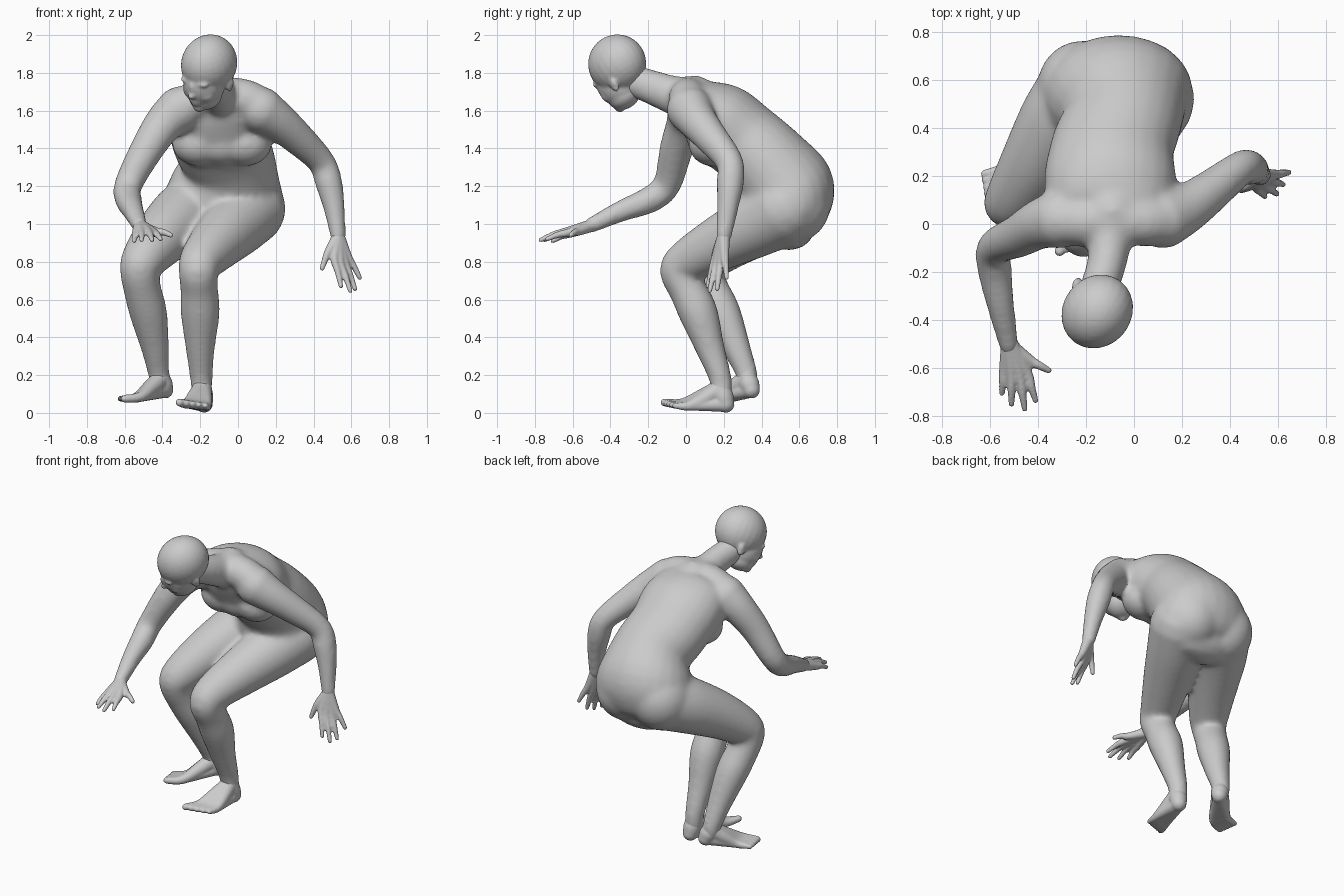
import bpy, bmesh, math
from mathutils import Vector, Matrix

cube = bpy.data.objects.get("Cube")
if cube:
    bpy.data.objects.remove(cube, do_unlink=True)

grey = bpy.data.materials.new("plain_grey")
grey.use_nodes = True
colour = (0.6, 0.6, 0.6, 1)
grey.diffuse_color = colour
grey.node_tree.nodes["Principled BSDF"].inputs["Base Color"].default_value = colour

SIDES = 24


def spline(stations, steps):
    """Catmull-Rom resampling of stations (x, y, z, half width, half depth)."""
    rows = [Vector(s if len(s) > 4 else (*s, s[-1])) for s in stations]
    rows = [rows[0]] + rows + [rows[-1]]
    out = []
    for a, b, c, d in zip(rows, rows[1:], rows[2:], rows[3:]):
        for i in range(steps):
            t = i / steps
            out.append(0.5 * (2 * b + (c - a) * t + (2 * a - 5 * b + 4 * c - d) * t * t
                              + (3 * b - a - 3 * c + d) * t ** 3))
    return out + [rows[-1]]


def tube(bm, stations, steps=4):
    """Round-ended elliptical loft along a curved path."""
    rows = spline(stations, steps)
    centres = [r.xyz for r in rows]
    rings = []
    for i, row in enumerate(rows):
        tangent = (centres[min(i + 1, len(rows) - 1)] - centres[max(i - 1, 0)]).normalized()
        wide = Vector((1, 0, 0))
        wide = (wide - tangent * wide.dot(tangent)).normalized()
        deep = tangent.cross(wide)
        # Extra shrinking rings close each end as a dome
        angles = [0]
        if i == 0:
            angles = [-80, -50, -25, 0]
        elif i == len(rows) - 1:
            angles = [0, 25, 50, 80]
        for angle in angles:
            a = math.radians(angle)
            centre = centres[i] + tangent * min(row[3], row[4]) * math.sin(a)
            ring = []
            for k in range(SIDES):
                p = math.tau * k / SIDES
                offset = wide * row[3] * math.cos(p) + deep * row[4] * math.sin(p)
                ring.append(bm.verts.new(centre + offset * math.cos(a)))
            rings.append(ring)
    for lower, upper in zip(rings, rings[1:]):
        for k in range(SIDES):
            n = (k + 1) % SIDES
            bm.faces.new((lower[k], lower[n], upper[n], upper[k]))
    bm.faces.new(rings[0][::-1])
    bm.faces.new(rings[-1])


def ball(bm, centre, radii, frame=Matrix()):
    m = frame @ Matrix.Translation(centre) @ Matrix.Diagonal((*radii, 1))
    bmesh.ops.create_uvsphere(bm, u_segments=24, v_segments=16, radius=1, matrix=m)


def finish(bm, name, voxel, smoothing):
    """Fuse overlapping forms into one skin and soften the joins."""
    bmesh.ops.recalc_face_normals(bm, faces=bm.faces[:])
    mesh = bpy.data.meshes.new(name)
    bm.to_mesh(mesh)
    bm.free()
    obj = bpy.data.objects.new(name, mesh)
    bpy.context.collection.objects.link(obj)
    bpy.ops.object.select_all(action='DESELECT')
    obj.select_set(True)
    bpy.context.view_layer.objects.active = obj
    remesh = obj.modifiers.new("fuse", 'REMESH')
    remesh.mode = 'VOXEL'
    remesh.voxel_size = voxel
    soften = obj.modifiers.new("soften", 'SMOOTH')
    soften.factor = 0.5
    soften.iterations = smoothing
    for modifier in list(obj.modifiers):
        bpy.ops.object.modifier_apply(modifier=modifier.name)
    obj.data.materials.clear()
    obj.data.materials.append(grey)
    bpy.ops.object.shade_smooth()


def digits(bm, root, knuckles, tips, radii):
    """Fan of fingers that share a root and so form the palm."""
    base, middle, end = radii
    for knuckle, tip in zip(knuckles, tips):
        bend = Vector(knuckle).lerp(Vector(tip), 0.5) + Vector((0, 0, 0.006))
        tube(bm, [(*root, base), (*knuckle, middle), (*bend, (middle + end) / 2), (*tip, end)], 3)


def foot(name, shin, ankle, heel, big_ball, small_ball, big_tip, small_tip):
    """Heel, instep and five toes fanned from the inner to the outer edge."""
    bm = bmesh.new()
    tube(bm, [(*shin, .05), (*ankle, .052), (*Vector(heel).lerp(Vector(ankle), .45), .054), (*heel, .047)])
    for t in (0, .25, .5, .75, 1):
        knuckle = Vector(big_ball).lerp(Vector(small_ball), t)
        tip = Vector(big_tip).lerp(Vector(small_tip), t)
        instep = Vector(ankle).lerp(knuckle, .45) - Vector((0, 0, .005))
        tube(bm, [(*ankle, .05), (*instep, .042), (*knuckle, .027), (*tip, .021 - .006 * t)])
        tube(bm, [(*heel, .042), (*knuckle, .026)])
    finish(bm, name, .008, 4)


# Torso, neck and shoulders
body = bmesh.new()
tube(body, [(-.1, 0, 1.685, .14, .09), (-.095, .05, 1.64, .23, .145), (-.1, .17, 1.55, .275, .21),
            (-.09, .31, 1.435, .258, .217), (-.05, .43, 1.32, .25, .23), (-.065, .525, 1.185, .305, .262),
            (-.075, .555, 1.07, .315, .22), (-.08, .55, 1, .26, .14)])
tube(body, [(-.15, -.28, 1.76, .08, .085), (-.115, -.17, 1.72, .082, .092), (-.1, -.06, 1.68, .095, .105),
            (-.09, .04, 1.66, .13)])
tube(body, [(-.31, .02, 1.61, .105), (-.2, .01, 1.66, .105), (-.09, .02, 1.68, .1), (.03, .01, 1.665, .105),
            (.13, .02, 1.615, .105)])
for side in (-1, 0, 1):
    ball(body, (-.085 + side * .12, .14, 1.425), (.145, .128, .12))
for side in (-1, 1):
    ball(body, (-.09 + side * .125, .565, 1.1), (.19, .2, .2))

# Arms, shoulder to wrist
tube(body, [(.12, .02, 1.605, .125), (.21, .06, 1.545, .105), (.31, .13, 1.46, .09), (.44, .23, 1.33, .073),
            (.48, .235, 1.22, .073), (.51, .22, 1.08, .057), (.53, .2, .93, .042)])
tube(body, [(-.31, .02, 1.605, .125), (-.39, 0, 1.535, .105), (-.48, -.05, 1.4, .09), (-.58, -.1, 1.21, .075),
            (-.58, -.19, 1.13, .072), (-.555, -.34, 1.07, .058), (-.52, -.51, .99, .042)])

# Legs, hip to ankle
tube(body, [(.06, .52, 1.08, .195), (-.01, .38, 1, .175), (-.1, .2, .91, .15), (-.19, .02, .81, .12),
            (-.21, -.035, .75, .105), (-.205, .01, .65, .1), (-.2, .065, .53, .104), (-.2, .125, .35, .079),
            (-.195, .18, .19, .061), (-.19, .19, .1, .056)])
tube(body, [(-.24, .52, 1.07, .185), (-.31, .42, 1.02, .175), (-.41, .25, .92, .15), (-.5, .11, .81, .12),
            (-.52, .09, .75, .105), (-.505, .13, .65, .1), (-.475, .19, .53, .1), (-.44, .265, .35, .076),
            (-.42, .32, .21, .058), (-.41, .325, .15, .055)])
finish(body, "body", .015, 14)

# Feet
foot("left_foot", (-.195, .18, .2), (-.19, .185, .13), (-.18, .21, .047), (-.27, -.02, .05), (-.165, .02, .038),
     (-.31, -.115, .055), (-.172, -.06, .038))
foot("right_foot", (-.42, .32, .24), (-.41, .325, .18), (-.388, .345, .122), (-.515, .14, .085), (-.54, .23, .08),
     (-.6, .1, .075), (-.625, .21, .075))

# Head, built upright facing -y, then turned, bowed and tilted
head = bmesh.new()
frame = (Matrix.Translation((-.145, -.315, 1.755)) @ Matrix.Rotation(math.radians(-42), 4, 'Z')
         @ Matrix.Rotation(math.radians(30), 4, 'X') @ Matrix.Rotation(math.radians(15), 4, 'Y'))
for centre, radii in [((0, .01, .105), (.143, .162, .155)),      # cranium
                      ((0, -.055, .02), (.108, .115, .13)),      # face
                      ((0, -.06, -.055), (.088, .092, .068)),    # jaw
                      ((0, -.125, -.085), (.036, .028, .03)),    # chin
                      ((0, -.155, .04), (.015, .022, .045)),     # nose bridge
                      ((0, -.168, .01), (.019, .025, .018)),     # nose tip
                      ((0, -.12, -.04), (.05, .042, .04)),       # mouth
                      ((0, -.15, -.035), (.034, .016, .01)),     # upper lip
                      ((0, -.147, -.055), (.03, .016, .01))]:    # lower lip
    ball(head, centre, radii, frame)
for side in (-1, 1):
    ball(head, (side * .045, -.132, .075), (.045, .022, .015), frame)   # brow
    ball(head, (side * .042, -.135, .045), (.026, .02, .014), frame)    # eyelid
    ball(head, (side * .05, -.1, -.005), (.045, .05, .045), frame)      # cheek
    ball(head, (side * .12, .005, .005), (.015, .026, .038), frame)     # ear
    ball(head, (side * .128, .014, .018), (.012, .02, .026), frame)     # ear rim
finish(head, "head", .009, 5)

# Hands
hand = bmesh.new()
digits(hand, (.53, .2, .94),
       [(.51, .155, .82), (.54, .165, .8), (.565, .185, .8), (.585, .205, .82)],
       [(.545, .115, .67), (.595, .125, .645), (.62, .165, .655), (.645, .215, .715)], (.034, .022, .012))
digits(hand, (.52, .19, .92), [(.48, .16, .855)], [(.445, .14, .765)], (.03, .022, .013))
finish(hand, "left_hand", .007, 2)
hand = bmesh.new()
digits(hand, (-.52, -.49, .995),
       [(-.445, -.62, .955), (-.475, -.635, .96), (-.51, -.63, .96), (-.54, -.61, .95)],
       [(-.41, -.735, .92), (-.455, -.77, .915), (-.51, -.75, .915), (-.55, -.705, .91)], (.034, .022, .012))
digits(hand, (-.51, -.51, .985), [(-.43, -.57, .96)], [(-.355, -.61, .94)], (.03, .022, .013))
finish(hand, "right_hand", .007, 2)
